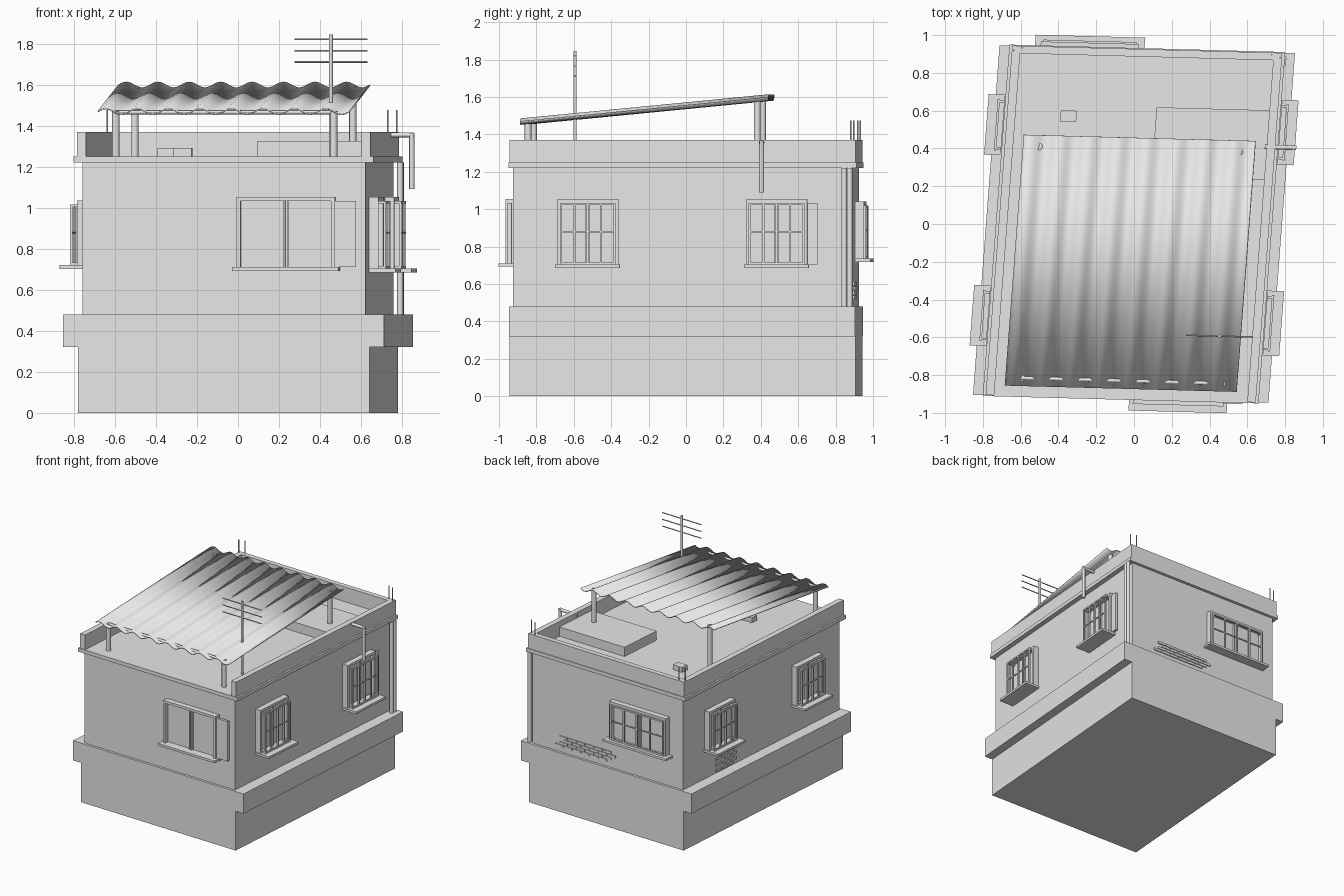
import bpy, bmesh, math, random
from mathutils import Matrix, Vector

cube = bpy.data.objects.get("Cube")
if cube:
    bpy.data.objects.remove(cube, do_unlink=True)

random.seed(4)
grey = bpy.data.materials.new("plain_grey")
grey.use_nodes = True
grey.diffuse_color = (0.8, 0.8, 0.8, 1)
grey.node_tree.nodes["Principled BSDF"].inputs["Base Color"].default_value = (0.8, 0.8, 0.8, 1)

# The whole house stands slightly turned and skewed on the plot
SKEW = Matrix(((1, 0.076, 0, 0), (-0.027, 1, 0, 0), (0, 0, 1, 0), (0, 0, 0, 1)))


def finish(name, bm, smooth=False):
    mesh = bpy.data.meshes.new(name)
    bmesh.ops.recalc_face_normals(bm, faces=bm.faces)
    bm.to_mesh(mesh)
    bm.free()
    mesh.transform(SKEW)
    mesh.materials.append(grey)
    if smooth:
        mesh.shade_smooth()
        mesh.set_sharp_from_angle(angle=math.radians(40))
    obj = bpy.data.objects.new(name, mesh)
    bpy.context.collection.objects.link(obj)
    return obj


def add_box(bm, x0, x1, y0, y1, z0, z1, place=Matrix()):
    m = Matrix.Translation(((x0 + x1) / 2, (y0 + y1) / 2, (z0 + z1) / 2))
    m = place @ m @ Matrix.Diagonal((abs(x1 - x0), abs(y1 - y0), abs(z1 - z0), 1))
    bmesh.ops.create_cube(bm, size=1, matrix=m)


def add_rod(bm, a, b, r, sides=12):
    a, b = Vector(a), Vector(b)
    turn = (b - a).to_track_quat('Z', 'Y').to_matrix().to_4x4()
    bmesh.ops.create_cone(bm, cap_ends=True, segments=sides, radius1=r, radius2=r,
                          depth=(b - a).length, matrix=Matrix.Translation((a + b) / 2) @ turn)


def box(name, *size):
    bm = bmesh.new()
    add_box(bm, *size)
    return finish(name, bm)


def rods(name, parts):
    bm = bmesh.new()
    for a, b, r in parts:
        add_rod(bm, a, b, r)
    return finish(name, bm, True)


# Body of the house
box("base", -0.71, 0.71, -0.925, 0.925, 0, 0.48)
for side, name in ((1, "left"), (-1, "right")):
    box(name + "_base_band", *sorted((side * 0.70, side * 0.782)), -0.925, 0.925, 0.32, 0.48)
    box(name + "_parapet", *sorted((side * 0.67, side * 0.715)), -0.925, 0.925, 1.25, 1.37)
box("walls", -0.69, 0.69, -0.906, 0.906, 0.48, 1.22)
box("roof_slab", -0.73, 0.73, -0.93, 0.93, 1.22, 1.25)
box("back_parapet", -0.67, 0.67, 0.885, 0.925, 1.25, 1.37)

# Things standing on the flat roof
box("roof_platform", 0.073, 0.67, 0.25, 0.62, 1.25, 1.325)
box("back_roof_block", -0.432, -0.347, 0.53, 0.59, 1.25, 1.29)
box("front_roof_block", -0.28, -0.19, -0.47, -0.41, 1.25, 1.29)


# Corrugated canopy on four posts
def canopy_height(v):
    return 1.468 + (v + 0.872) * 0.0972


WAVES, STEPS = 8, 12
bm = bmesh.new()
rows = []
for v in (-0.872, 0.456):
    row = []
    for i in range(WAVES * STEPS + 1):
        t = i / STEPS
        row.append(bm.verts.new((-0.617 + 1.226 * t / WAVES, v,
                                 canopy_height(v) + 0.014 * math.sin(2 * math.pi * t))))
    rows.append(row)
for i in range(WAVES * STEPS):
    bm.faces.new((rows[0][i], rows[0][i + 1], rows[1][i + 1], rows[1][i]))
canopy = finish("corrugated_canopy", bm, True)
thick = canopy.modifiers.new("thickness", 'SOLIDIFY')
thick.thickness = 0.006
thick.offset = 0

rods("canopy_posts", [((u, v, 1.25), (u, v, canopy_height(v)), 0.018)
                      for u in (-0.532, 0.53) for v in (-0.83, 0.395)])
rods("canopy_beam", [((-0.54, -0.83, 1.465), (0.53, -0.83, 1.465), 0.01)])

# Aerial
rods("aerial", [((0.497, -0.58, 1.25), (0.497, -0.58, 1.845), 0.009)]
     + [((0.32, -0.58, z), (0.675, -0.58, z), 0.004) for z in (1.71, 1.765, 1.82)])

# Bare reinforcing rods on the back corners
rods("reinforcing_rods", [((s * u, v, 1.36), (s * u, v, 1.475), 0.004)
                          for s in (-1, 1) for u, v in ((0.705, 0.9), (0.66, 0.915))])

# Overflow pipe and corner downpipe
rods("overflow_pipe", [((0.66, 0.426, 1.355), (0.826, 0.426, 1.355), 0.012),
                       ((0.815, 0.426, 1.365), (0.815, 0.426, 1.09), 0.013)])
rods("downpipe", [((0.725, v, 0.48), (0.725, v, 1.22), 0.015) for v in (0.865, 0.895)])


# Windows: built facing -y, then turned onto their wall
def window(name, u, v, turn, half, z0, z1, sill_half, sill_depth, cage=0.0, shutter=0.0):
    place = Matrix.Translation((u, v, 0)) @ Matrix.Rotation(math.radians(turn), 4, 'Z')
    bm = bmesh.new()
    rim, depth, mid = 0.02, 0.045, (z0 + z1) / 2

    def part(x0, x1, d0, d1, a, b):
        add_box(bm, x0, x1, -d1, -d0, a, b, place)

    part(-sill_half, sill_half, 0, sill_depth, z0 - 0.018, z0)
    part(-half, half, 0, depth, z1 - rim, z1)
    for s in (-1, 1):
        part(s * half, s * (half - rim), 0, depth, z0, z1 - rim)
        part(s * 0.004, s * 0.012, 0, 0.03, z0, z1 - rim)
    part(rim - half, half - rim, 0, 0.012, z0, z1 - rim)
    if cage:
        inner = half - rim
        count = 5
        for i in range(count):
            x = -inner + 2 * inner * i / (count - 1)
            part(x - 0.006, x + 0.006, cage - 0.012, cage, z0, z1 - rim)
        part(-inner, inner, cage - 0.01, cage - 0.002, mid - 0.004, mid + 0.004)
        for z in (z0 + 0.006, z1 - rim - 0.006):
            part(-inner, inner, cage - 0.012, cage, z - 0.006, z + 0.006)
            for s in (-1, 1):
                part(s * inner, s * (inner - 0.012), 0.01, cage, z - 0.006, z + 0.006)
    if shutter:
        part(half - rim, half + shutter, 0.01, 0.03, z0, z1 - rim)
    finish(name, bm)


window("front_window", 0.305, -0.906, 0, 0.24, 0.71, 1.053, 0.26, 0.08, 0, 0.1)
window("back_window", -0.305, 0.906, 180, 0.26, 0.735, 1.04, 0.29, 0.08, 0.055)
for label, v in (("front", -0.505), ("back", 0.505)):
    window("left_%s_window" % label, 0.69, v, 90, 0.163, 0.703, 1.053, 0.172, 0.13, 0.08,
           0.055 if v > 0 else 0)
    window("right_%s_window" % label, -0.69, v, -90, 0.15, 0.72, 1.035, 0.16, 0.13, 0.08)


# Patches of exposed brick
def brick_patch(name, u, v, turn, width, z0, count_rows, length):
    place = Matrix.Translation((u, v, 0)) @ Matrix.Rotation(math.radians(turn), 4, 'Z')
    bm = bmesh.new()
    for r in range(count_rows):
        z = z0 + r * 0.024
        x = -width / 2 + (r % 2) * length / 2 + random.choice((0, length))
        end = width / 2 - random.choice((0, length / 2))
        while x + length <= end + 0.01:
            add_box(bm, x, x + length - 0.006, -0.008, 0, z, z + 0.019, place)
            x += length
    finish(name, bm)


brick_patch("back_bricks", 0.2, 0.906, 180, 0.56, 0.52, 4, 0.08)
brick_patch("right_bricks", -0.69, 0.4, -90, 0.26, 0.49, 6, 0.07)
